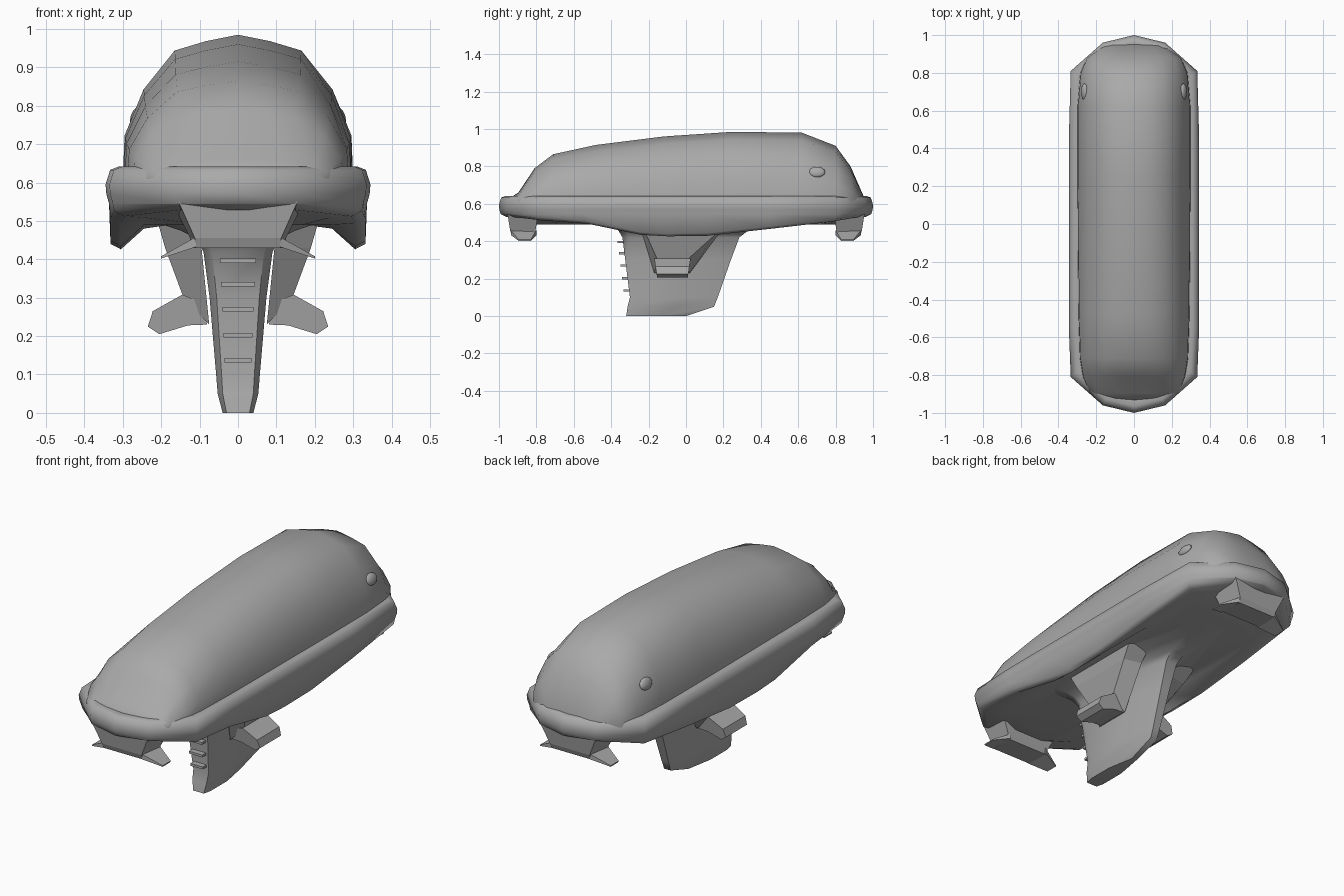
import bpy, bmesh, math

if "Cube" in bpy.data.objects:
    bpy.data.objects.remove(bpy.data.objects["Cube"])

grey = bpy.data.materials.new("dark_grey")
grey.diffuse_color = (0.4, 0.4, 0.4, 1)
grey.use_nodes = True
grey.node_tree.nodes["Principled BSDF"].inputs["Base Color"].default_value = grey.diffuse_color


def loft(name, rings, smooth=None):
    """Skin closed rings of points in order and cap both ends."""
    bm = bmesh.new()
    vs = [[bm.verts.new(p) for p in r] for r in rings]
    n = len(vs[0])
    for a, b in zip(vs, vs[1:]):
        for i in range(n):
            j = (i + 1) % n
            bm.faces.new((a[i], a[j], b[j], b[i]))
    bm.faces.new(vs[0])
    bm.faces.new(vs[-1])
    bmesh.ops.recalc_face_normals(bm, faces=bm.faces)
    me = bpy.data.meshes.new(name)
    bm.to_mesh(me)
    bm.free()
    me.materials.append(grey)
    ob = bpy.data.objects.new(name, me)
    bpy.context.collection.objects.link(ob)
    if smooth:
        bpy.ops.object.select_all(action='DESELECT')
        ob.select_set(True)
        bpy.context.view_layer.objects.active = ob
        bpy.ops.object.shade_smooth_by_angle(angle=math.radians(smooth))
    return ob


def interp(table, t):
    for (a, u), (b, v) in zip(table, table[1:]):
        if t <= b:
            return u + (v - u) * max(0, t - a) / (b - a)
    return table[-1][1]


# Rounded canopy: arched sections (y, half width, top z) along the length
section = [(1, 0), (0.985, 0.3), (0.82, 0.62), (0.55, 0.89), (0.28, 0.955), (0, 1)]
stations = [(-0.94, 0.15, 0.632), (-0.895, 0.235, 0.662), (-0.81, 0.272, 0.79),
            (-0.71, 0.288, 0.865), (-0.48, 0.295, 0.915), (-0.12, 0.298, 0.96),
            (0.25, 0.3, 0.985), (0.62, 0.3, 0.98), (0.80, 0.285, 0.91),
            (0.88, 0.25, 0.80), (0.95, 0.15, 0.64)]
full = section + [(-x, z) for x, z in reversed(section[:-1])]
loft("canopy", [[(x * w, y, 0.61 + z * (t - 0.61)) for x, z in full]
                for y, w, t in stations], 75)

# Rim and hull: one outline repeated at different insets and heights
side = [(0, -1), (0.165, -0.96), (0.335, -0.81), (0.345, -0.55), (0.345, -0.25),
        (0.345, -0.1), (0.345, 0.12), (0.345, 0.45), (0.335, 0.81), (0.165, 0.96), (0, 1)]
outline = side + [(-x, y) for x, y in reversed(side[1:-1])]
skirt = [(-0.96, 0.535), (-0.81, 0.518), (-0.55, 0.5), (-0.25, 0.44),
         (-0.1, 0.432), (0.12, 0.435), (0.45, 0.47), (0.81, 0.51), (0.96, 0.535)]


def ring(inset, height):
    return [(x * (1 - inset / 0.345), y * (1 - inset), height(y)) for x, y in outline]


loft("rim_and_hull", [
    ring(0.12, lambda y: 0.628),
    ring(0.065, lambda y: 0.638),
    ring(0.035, lambda y: 0.642),
    ring(0.012, lambda y: 0.633),
    ring(0.0, lambda y: 0.595),
    ring(0.002, lambda y: 0.57),
    ring(0.009, lambda y: 0.545),
    ring(0.013, lambda y: interp(skirt, y) + 0.008),
    ring(0.04, lambda y: interp(skirt, y) - 0.006),
    ring(0.10, lambda y: max(0.48, interp(skirt, y) - 0.01)),
    ring(0.17, lambda y: 0.49)], 65)

# Central fin, fairing into the hull: (z, front y, back y, half width)
fin = [(0, -0.32, 0.0, 0.04), (0.05, -0.312, 0.15, 0.053), (0.1, -0.30, 0.17, 0.057),
       (0.3, -0.325, 0.24, 0.074), (0.42, -0.34, 0.285, 0.09), (0.455, -0.36, 0.33, 0.11),
       (0.475, -0.38, 0.45, 0.15), (0.495, -0.42, 0.66, 0.21)]
rings = []
for z, f, b, w in fin:
    half = [(w * 0.75, f), (w, f + 0.04), (w, f + (b - f) * 0.55), (w * 0.35, b)]
    rings.append([(x, y, z) for x, y in half] + [(-x, y, z) for x, y in reversed(half)])
loft("central_fin", rings, 50)


def box(name, x0, x1, y0, y1, z0, z1):
    loft(name, [[(x0, y0, z), (x1, y0, z), (x1, y1, z), (x0, y1, z)] for z in (z0, z1)])


# Ladder rungs on the leading edge of the fin
for i, z in enumerate((0.137, 0.202, 0.27, 0.335, 0.396)):
    w = 0.035 + 0.003 * i
    y = -0.318 - 0.008 * i
    box("ladder_rung", -w, w, y - 0.017, y + 0.025, z - 0.006, z + 0.006)

for s in (1, -1):
    # Inward-leaning pylon
    def slab(xi, zi, xo, zo, f, b):
        return [(s * xi, f, zi), (s * xo, f + 0.02, zo),
                (s * xo, b - 0.02, zo), (s * xi, b, zi)]
    loft("pylon", [slab(0.10, 0.50, 0.21, 0.50, -0.26, 0.24),
                   slab(0.095, 0.43, 0.19, 0.43, -0.23, 0.17),
                   slab(0.075, 0.23, 0.14, 0.295, -0.17, 0.02)])
    # Foot pod turned outward at the pylon's lower end
    foot = [(0.08, 0.23), (0.13, 0.228), (0.205, 0.205), (0.235, 0.225),
            (0.222, 0.265), (0.145, 0.308), (0.10, 0.29)]
    loft("foot_pod", [[(s * x, y + (z - 0.21) * k, z) for x, z in foot]
                      for y, k in ((-0.155, -0.15), (0.01, 0.15))])
    # Small vent bump, nearly flush with the rear of the canopy
    bpy.ops.mesh.primitive_uv_sphere_add(segments=12, ring_count=6,
                                         location=(s * 0.262, 0.70, 0.77))
    vent = bpy.context.object
    vent.name = "vent_bump"
    vent.scale = (0.018, 0.045, 0.03)
    vent.rotation_euler = (0, -s * 0.35, 0)
    vent.data.materials.append(grey)
    bpy.ops.object.shade_smooth()

# Bumper blocks under both ends, with flared side lips
for e, place in ((-1, "front"), (1, "rear")):
    def rect(w, a, b, z):
        return [(-w, e * a, z), (w, e * a, z), (w * 0.9, e * b, z), (-w * 0.9, e * b, z)]
    loft(place + "_bumper", [rect(0.172, 0.79, 0.955, 0.55),
                             rect(0.125, 0.805, 0.94, 0.455),
                             rect(0.122, 0.81, 0.93, 0.43)])
    for s in (1, -1):
        loft(place + "_bumper_lip", [
            [(s * 0.11, e * 0.80, z), (s * 0.11, e * 0.935, z),
             (s * 0.2, e * 0.895, z - d), (s * 0.2, e * 0.83, z - d)]
            for z, d in ((0.432, 0.03), (0.458, 0.05))])
